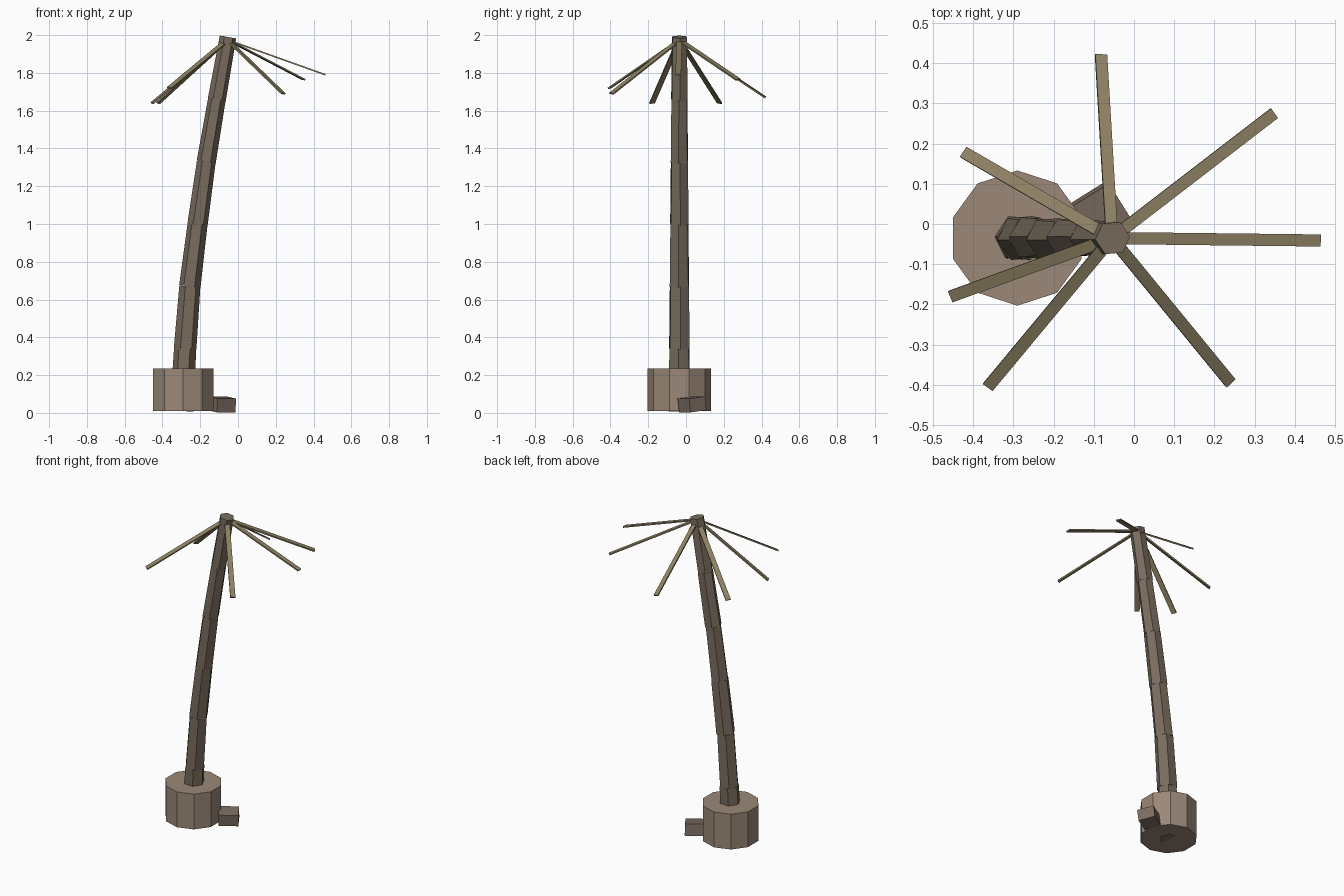
import bpy, bmesh, math
from mathutils import Vector, Matrix

if "Cube" in bpy.data.objects:
    bpy.data.objects.remove(bpy.data.objects["Cube"])


def material(name, rgb):
    m = bpy.data.materials.new(name)
    m.diffuse_color = (*rgb, 1)
    m.use_nodes = True
    m.node_tree.nodes["Principled BSDF"].inputs["Base Color"].default_value = m.diffuse_color
    return m


TRUNK = material("bark", (0.19, 0.15, 0.11))
STONE = material("pot_brown", (0.33, 0.25, 0.19))
BLOCK = material("block_brown", (0.20, 0.15, 0.12))
LEAF = material("dry_leaf", (0.28, 0.23, 0.13))


def finish(bm, name, mat):
    bmesh.ops.recalc_face_normals(bm, faces=bm.faces)
    me = bpy.data.meshes.new(name)
    bm.to_mesh(me)
    bm.free()
    me.materials.append(mat)
    ob = bpy.data.objects.new(name, me)
    bpy.context.collection.objects.link(ob)
    return ob


def frustum(name, a, b, r1, r2, sides, turn, mat):
    """Capped tapered prism running from a to b."""
    a, b = Vector(a), Vector(b)
    d = b - a
    tilt = Vector((0, 0, 1)).rotation_difference(d).to_matrix().to_4x4()
    bm = bmesh.new()
    bmesh.ops.create_cone(bm, cap_ends=True, segments=sides,
                          radius1=r1, radius2=r2, depth=d.length)
    bm.transform(Matrix.Translation((a + b) / 2) @ tilt
                 @ Matrix.Rotation(turn, 4, 'Z'))
    return finish(bm, name, mat)


def box(name, center, axes, size, mat):
    """Box with its own x, y, z axes."""
    bm = bmesh.new()
    bmesh.ops.create_cube(bm, size=1)
    rot = Matrix(axes).transposed().to_4x4()
    bm.transform(Matrix.Translation(center) @ rot @ Matrix.Diagonal((*size, 1)))
    return finish(bm, name, mat)


# Leaning trunk made of stacked hexagonal segments
Y = -0.035
path = [(-0.298, 0.01), (-0.28, 0.34), (-0.255, 0.67), (-0.214, 1.0),
        (-0.168, 1.33), (-0.112, 1.66), (-0.053, 1.99)]
for i in range(6):
    (x0, z0), (x1, z1) = path[i], path[i + 1]
    r = 0.063 - 0.003 * i
    frustum(f"trunk_segment_{i + 1}", (x0, Y, z0), (x1, Y, z1),
            r, r - 0.004, 6, math.radians(90 + (5 if i % 2 else -4)), TRUNK)

# Ten-sided base
frustum("base", (-0.29, Y, 0.01), (-0.29, Y, 0.235), 0.168, 0.168, 10,
        0, STONE)

# Small tilted block beside the base
block_rot = Matrix.Rotation(math.radians(32), 3, 'Z') @ \
    Matrix.Rotation(math.radians(7), 3, 'X')
box("side_block", (-0.087, 0.032, 0.045),
    [block_rot.col[k] for k in range(3)], (0.115, 0.10, 0.073), BLOCK)

# Straight fronds drooping from the crown, flat to the trunk axis
crown = Vector((-0.055, Y, 1.975))
axis = Vector((0.18, 0, 1)).normalized()
tips = [(-0.082, 0.42, 1.67), (0.348, 0.275, 1.765), (0.463, -0.041, 1.79),
        (0.24, -0.395, 1.69), (-0.363, -0.405, 1.72), (-0.455, -0.18, 1.64),
        (-0.423, 0.178, 1.64)]
for i, t in enumerate(tips):
    d = Vector(t) - crown
    u = d.normalized()
    side = axis.cross(u).normalized()
    box(f"frond_{i + 1}", (crown + Vector(t)) / 2, [u, side, u.cross(side)],
        (d.length, 0.03, 0.008), LEAF)
